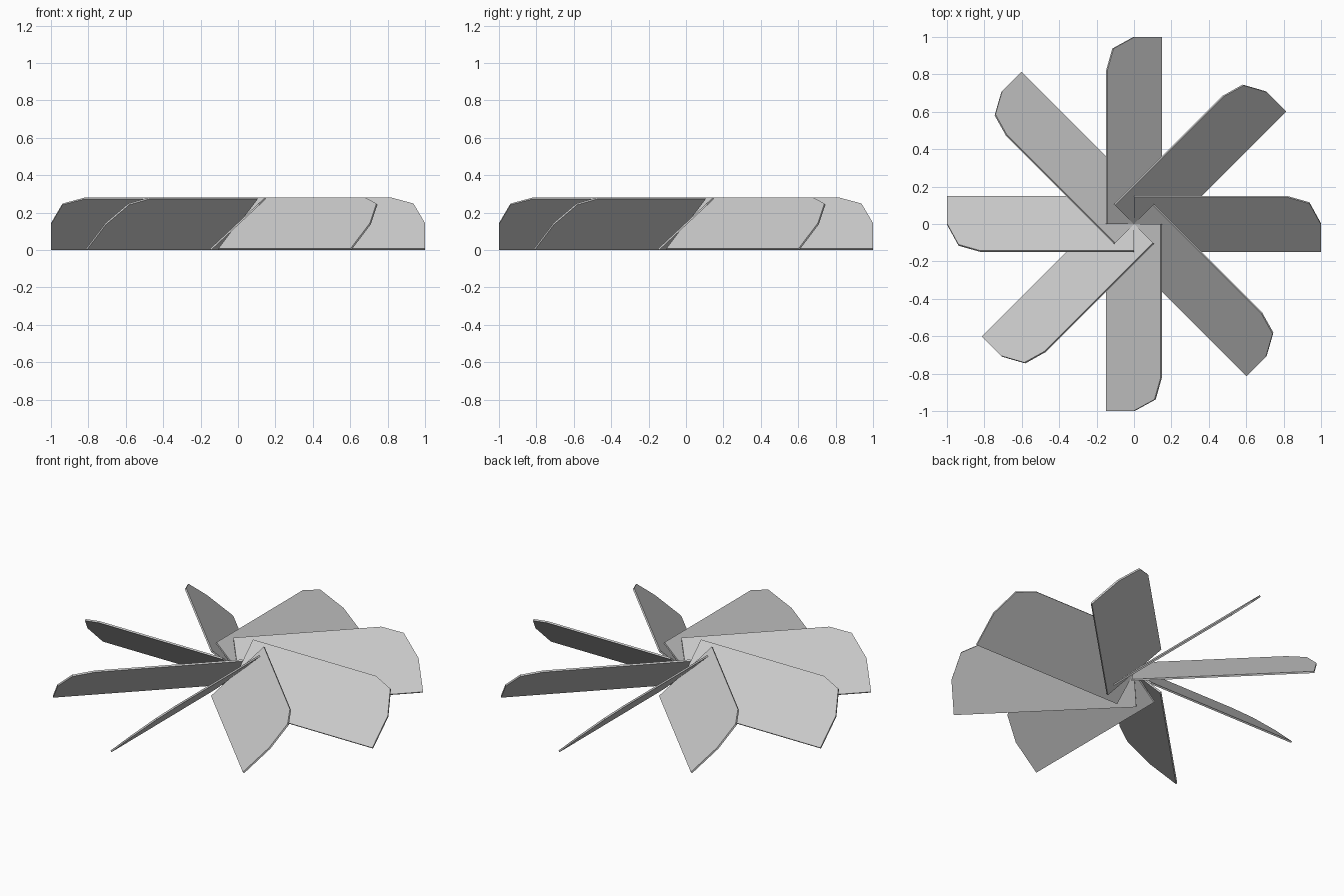
import bpy
from math import radians
from mathutils import Matrix

if "Cube" in bpy.data.objects:
    bpy.data.objects.remove(bpy.data.objects["Cube"])

BLADES = 8
PITCH = radians(43)
THICK = 0.01

# Blade outline: x runs from hub to tip, y across the width; upper tip corner is clipped
outline = [(0, -0.2), (1, -0.2), (1, 0), (0.938, 0.154), (0.82, 0.2), (0, 0.2)]
n = len(outline)

# Flat plate of even thickness, pitched about its long axis and raised to stand on z = 0
verts = [(x, y, z) for z in (-THICK / 2, THICK / 2) for x, y in outline]
faces = [tuple(reversed(range(n))), tuple(range(n, 2 * n))]
faces += [(i, (i + 1) % n, n + (i + 1) % n, n + i) for i in range(n)]
mesh = bpy.data.meshes.new("blade")
mesh.from_pydata(verts, [], faces)
mesh.transform(Matrix.Translation((0, 0, 0.14)) @ Matrix.Rotation(PITCH, 4, 'X'))
mesh.update()

# Ring of identical blades meeting at the centre
for i in range(BLADES):
    blade = bpy.data.objects.new(f"fan_blade_{i + 1}", mesh)
    blade.rotation_euler.z = radians(360 / BLADES * i)
    bpy.context.collection.objects.link(blade)
